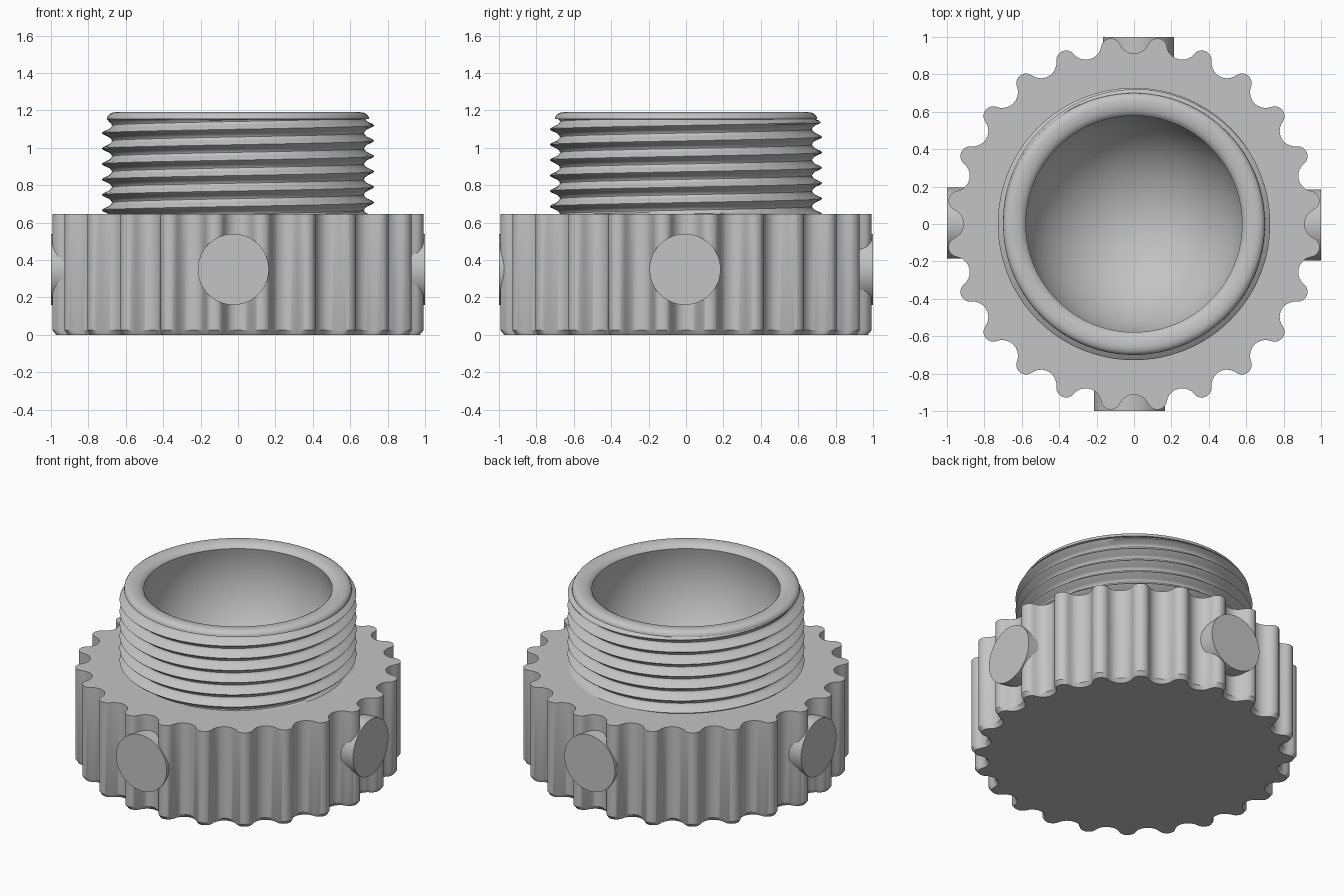
import bpy, bmesh
from math import pi, tau, sin, cos, atan2, radians, hypot
from mathutils import Vector, Matrix

cube = bpy.data.objects.get("Cube")
if cube:
    bpy.data.objects.remove(cube, do_unlink=True)

grey = bpy.data.materials.new("plain_grey")
grey.use_nodes = True
GREY = (0.55, 0.55, 0.55, 1)
grey.diffuse_color = GREY
grey.node_tree.nodes["Principled BSDF"].inputs["Base Color"].default_value = GREY


def finish(name, bm, merge=1e-5):
    """Clean the mesh, make the object and smooth its soft edges."""
    bmesh.ops.remove_doubles(bm, verts=bm.verts, dist=merge)
    bmesh.ops.recalc_face_normals(bm, faces=bm.faces)
    mesh = bpy.data.meshes.new(name)
    bm.to_mesh(mesh)
    bm.free()
    mesh.materials.append(grey)
    obj = bpy.data.objects.new(name, mesh)
    bpy.context.collection.objects.link(obj)
    bpy.ops.object.select_all(action="DESELECT")
    obj.select_set(True)
    bpy.context.view_layer.objects.active = obj
    bpy.ops.object.shade_smooth_by_angle(angle=radians(30))
    return obj


def loft(bm, rings):
    """Join closed rings of equal length with quads."""
    loops = [[bm.verts.new(p) for p in ring] for ring in rings]
    n = len(loops[0])
    for a, b in zip(loops, loops[1:]):
        for i in range(n):
            j = (i + 1) % n
            bm.faces.new((a[i], a[j], b[j], b[i]))
    return loops


# Fluted outline: scooped notches blended into round lobes
TEETH, NOTCH_D, NOTCH_R, LOBE_D = 24, 0.995, 0.083, 0.948
half = pi / TEETH
dx, dy = LOBE_D * cos(half) - NOTCH_D, LOBE_D * sin(half)
beta = atan2(dy, dx)
LOBE_R = hypot(dx, dy) - NOTCH_R


def arc(centre, radius, start, end, steps):
    for k in range(steps):
        a = start + (end - start) * k / steps
        yield centre + Vector((cos(a), sin(a))) * radius


outline = []
for t in range(TEETH):
    turn = Matrix.Rotation(t * 2 * half, 2)
    tooth = list(arc(Vector((NOTCH_D, 0)), NOTCH_R, tau - beta, beta, 10))
    lobe = Vector((cos(half), sin(half))) * LOBE_D
    tooth += arc(lobe, LOBE_R, beta - pi, 2 * half + pi - beta, 10)
    outline += [turn @ p for p in tooth]


def level(scale, z):
    return [(p.x * scale, p.y * scale, z) for p in outline]


# Base: flat bottom, small chamfer, fluted wall, ring-shaped top
BASE_TOP = 0.645
bm = bmesh.new()
collar = [(*(p.normalized() * 0.66), BASE_TOP) for p in outline]
loops = loft(bm, [level(0.98, 0), level(1, 0.025), level(1, BASE_TOP), collar])
bm.faces.new(loops[0])
finish("fluted_base", bm)

# Bowl and rolled rim, turned from one profile
SPHERE_R, SPHERE_Z = 0.6, 1.0
profile = []
for k in range(25):
    a = -pi / 2 + (pi / 2 + 0.27) * k / 24
    profile.append((SPHERE_R * cos(a), SPHERE_Z + SPHERE_R * sin(a)))
profile += [(0.588, 1.173), (0.605, 1.183), (0.63, 1.189), (0.655, 1.19),
            (0.675, 1.187), (0.69, 1.178), (0.698, 1.167), (0.70, 1.155), (0.67, 1.15)]
bm = bmesh.new()
SEG = 128
loft(bm, [[(r * cos(tau * i / SEG), r * sin(tau * i / SEG), z) for i in range(SEG)]
          for r, z in profile])
finish("bowl_and_rim", bm)

# Screw thread: a ridge profile swept up a right-handed helix
PITCH, START, TURNS, TOP = 0.0825, 0.5425, 8, 1.155
ridge = [(0, 0.728), (0.08, 0.722), (0.26, 0.69), (0.40, 0.677), (0.50, 0.674),
         (0.60, 0.677), (0.74, 0.69), (0.92, 0.722), (1, 0.728)]
bm = bmesh.new()
rows = []
for i in range(TURNS * SEG + 1):
    a = tau * i / SEG
    row = []
    for u, r in ridge:
        z = min(max(START + PITCH * (i / SEG + u), BASE_TOP), TOP)
        r = min(r, 0.70 + (TOP - z))
        row.append(bm.verts.new((r * cos(a), r * sin(a), z)))
    rows.append(row)
for a, b in zip(rows, rows[1:]):
    for j in range(len(ridge) - 1):
        quad = (a[j], b[j], b[j + 1], a[j + 1])
        heights = [v.co.z for v in quad]
        if max(heights) - min(heights) > 1e-6:
            bm.faces.new(quad)
bmesh.ops.delete(bm, geom=[v for v in bm.verts if not v.link_faces], context="VERTS")
finish("threaded_neck", bm)

# Four round plugs set into the sides, slightly off centre
PLUG_R, PLUG_Z, DEPTH = 0.19, 0.35, 0.15
plugs = {"front_plug": (-90, 0.025), "left_plug": (0, -0.005),
         "back_plug": (90, -0.023), "right_plug": (180, -0.005)}
for name, (angle, shift) in plugs.items():
    if name == "front_plug":
        shift = -shift
    bm = bmesh.new()
    place = (Matrix.Rotation(radians(angle), 4, "Z")
             @ Matrix.Translation((1 - DEPTH / 2, shift, PLUG_Z))
             @ Matrix.Rotation(pi / 2, 4, "Y"))
    bmesh.ops.create_cone(bm, cap_ends=True, segments=64, radius1=PLUG_R,
                          radius2=PLUG_R, depth=DEPTH, matrix=place)
    finish(name, bm)
